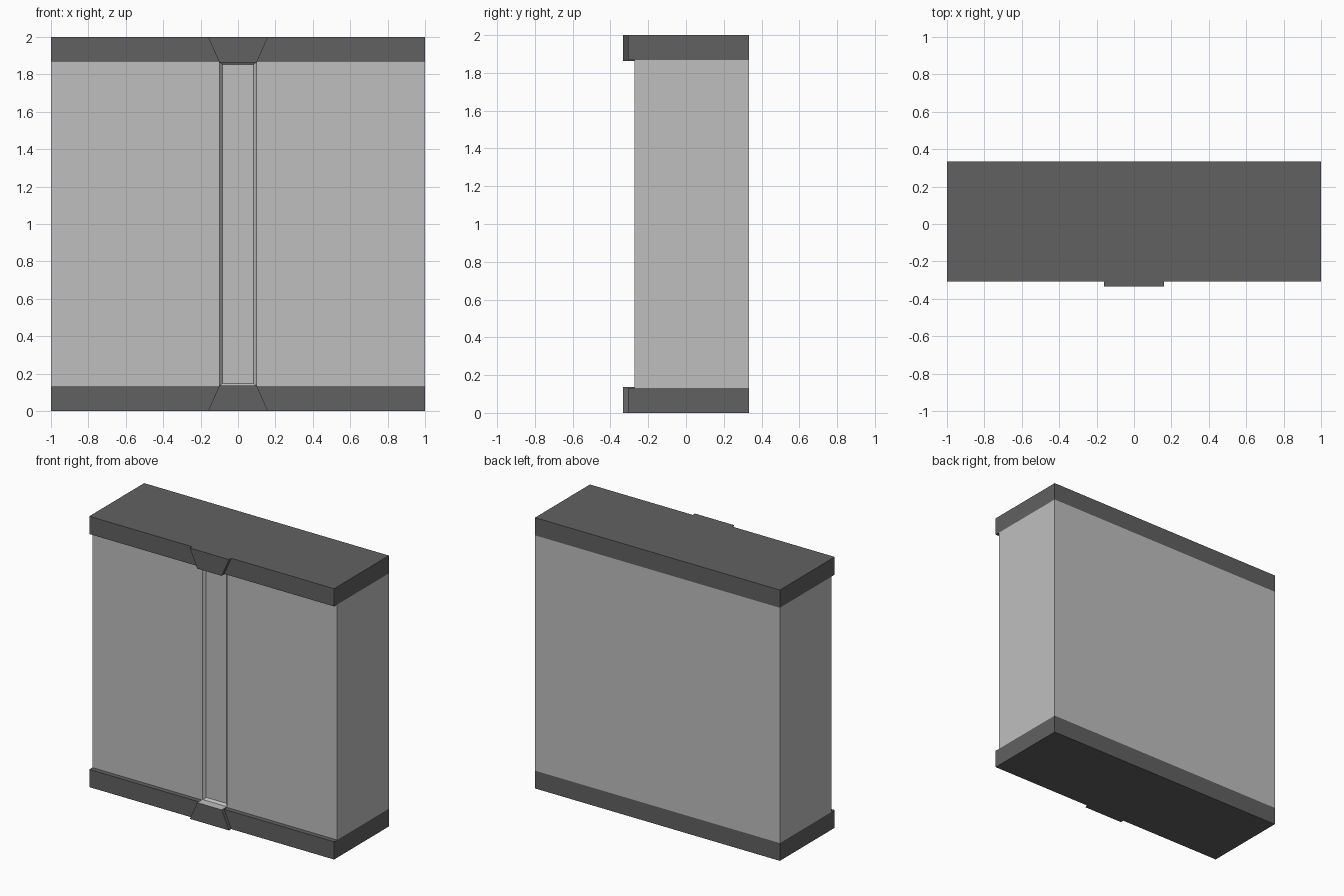
import bpy, bmesh
from mathutils import Vector

if "Cube" in bpy.data.objects:
    bpy.data.objects.remove(bpy.data.objects["Cube"])


def material(name, value):
    m = bpy.data.materials.new(name)
    m.diffuse_color = (value, value, value, 1)
    m.use_nodes = True
    m.node_tree.nodes["Principled BSDF"].inputs["Base Color"].default_value = m.diffuse_color
    return m


light = material("light grey", 0.52)
dark = material("dark grey", 0.12)


def finish(name, bm, mats):
    bmesh.ops.recalc_face_normals(bm, faces=bm.faces)
    me = bpy.data.meshes.new(name)
    bm.to_mesh(me)
    bm.free()
    for m in mats:
        me.materials.append(m)
    ob = bpy.data.objects.new(name, me)
    bpy.context.collection.objects.link(ob)
    return ob


def box(x, y, z):
    bm = bmesh.new()
    bmesh.ops.create_cube(bm, size=1)
    for v in bm.verts:
        v.co = Vector([r[0] if c < 0 else r[1] for c, r in zip(v.co, (x, y, z))])
    return bm


# Wall panel with a shallow bevelled groove down the middle of the front
bm = box((-1, 1), (-0.272, 0.333), (0.131, 1.869))
for x in (-0.1, 0.1):
    bmesh.ops.bisect_plane(bm, geom=bm.verts[:] + bm.edges[:] + bm.faces[:],
                           plane_co=(x, 0, 0), plane_no=(1, 0, 0))
bm.normal_update()
groove = [f for f in bm.faces
          if f.normal.y < -0.9 and abs(f.calc_center_median().x) < 0.05]
bmesh.ops.inset_region(bm, faces=groove, thickness=0.017, depth=-0.02,
                       use_even_offset=True)
finish("wall", bm, [light])

# Bottom and top bands, each with a tapered block whose inner end is light
for name, base, s in (("bottom", 0, 1), ("top", 2, -1)):
    z = sorted((base, base + s * 0.131))
    finish(name + "_band", box((-1, 1), (-0.307, 0.333), z), [dark])

    bm = bmesh.new()
    tip = base + s * 0.136
    verts = [bm.verts.new((x, -0.333, zz)) for x, zz in
             ((-0.16, base), (0.16, base), (0.1, tip), (-0.1, tip))]
    face = bm.faces.new(verts)
    ext = bmesh.ops.extrude_face_region(bm, geom=[face])
    for v in ext["geom"]:
        if isinstance(v, bmesh.types.BMVert):
            v.co.y = -0.272
    for f in bm.faces:
        f.material_index = int(abs(f.calc_center_median().z - tip) < 0.001)
    finish(name + "_tapered_block", bm, [dark, light])
